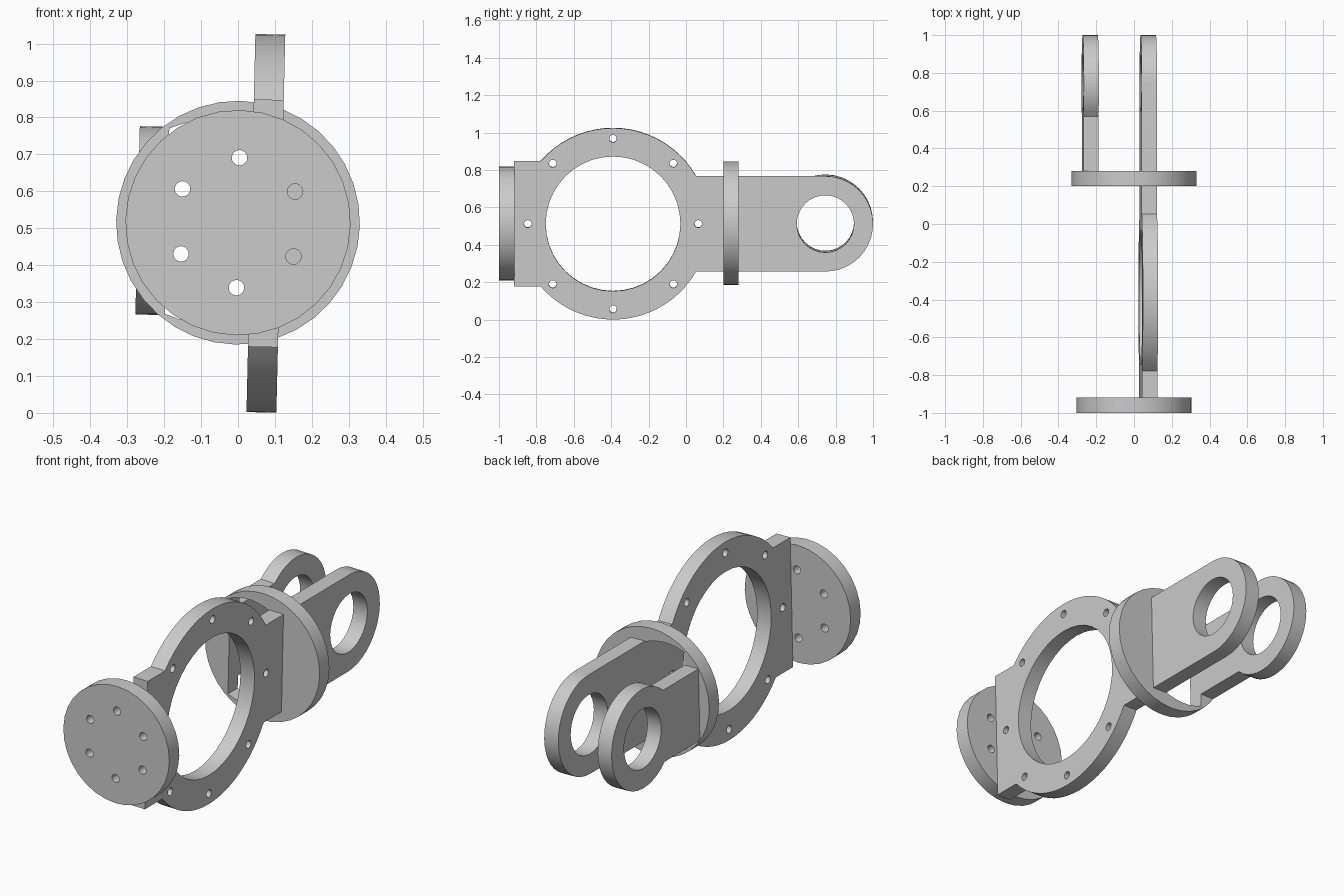
import bpy
import math
from math import pi, asin, sin, cos
from mathutils import Matrix, Vector

cube = bpy.data.objects.get("Cube")
if cube:
    bpy.data.objects.remove(cube, do_unlink=True)

# One grey metal for every part
metal = bpy.data.materials.new("grey_metal")
metal.use_nodes = True
grey = (0.6, 0.6, 0.6, 1)
metal.diffuse_color = grey
metal.node_tree.nodes["Principled BSDF"].inputs["Base Color"].default_value = grey

# Shared frame: the whole link is rolled slightly about its long axis
AXIS_Z = 0.515
ROLL = math.radians(1.35)
FRAME = Matrix.Translation((0, 0, AXIS_Z)) @ Matrix.Rotation(ROLL, 4, 'Y')
# Profile planes: disks lie across y, plates lie across x
ACROSS_Y = Matrix(((1, 0, 0, 0), (0, 0, -1, 0), (0, 1, 0, 0), (0, 0, 0, 1)))
ACROSS_X = Matrix(((0, 0, 1, 0), (1, 0, 0, 0), (0, 1, 0, 0), (0, 0, 0, 1)))


def arc(cx, r, a0, a1, n):
    """Points on an arc centred on the long axis."""
    steps = [a0 + (a1 - a0) * i / n for i in range(n + 1)]
    return [(cx + r * cos(a), r * sin(a)) for a in steps]


def circle(cx, cy, r, n=32):
    return [(cx + r * cos(2 * pi * i / n), cy + r * sin(2 * pi * i / n))
            for i in range(n)]


def hole_ring(cx, r, count, start, hole_r):
    return [circle(cx + x, y, hole_r, 16) for x, y in circle(0, 0, r, count)] if not start else \
        [circle(cx + r * cos(start + 2 * pi * i / count),
                r * sin(start + 2 * pi * i / count), hole_r, 16) for i in range(count)]


def mirrored(upper):
    """Close an upper half outline with its lower mirror image."""
    lower = [(x, -y) for x, y in reversed(upper) if y > 1e-4]
    return upper + lower


def extrude(name, loops, basis, lo, hi):
    """Fill an outline with holes and give it thickness from lo to hi."""
    curve = bpy.data.curves.new(name, 'CURVE')
    curve.dimensions = '2D'
    curve.fill_mode = 'BOTH'
    curve.extrude = (hi - lo) / 2
    for loop in loops:
        spline = curve.splines.new('POLY')
        spline.points.add(len(loop) - 1)
        for point, (x, y) in zip(spline.points, loop):
            point.co = (x, y, 0, 1)
        spline.use_cyclic_u = True
    obj = bpy.data.objects.new(name, curve)
    bpy.context.collection.objects.link(obj)
    bpy.ops.object.select_all(action='DESELECT')
    obj.select_set(True)
    bpy.context.view_layer.objects.active = obj
    bpy.ops.object.convert(target='MESH')
    obj = bpy.context.view_layer.objects.active
    mesh = obj.data

    # Weld caps to walls, then place the part
    bpy.ops.object.mode_set(mode='EDIT')
    bpy.ops.mesh.select_all(action='SELECT')
    bpy.ops.mesh.remove_doubles(threshold=0.0001)
    bpy.ops.mesh.normals_make_consistent(inside=False)
    bpy.ops.object.mode_set(mode='OBJECT')
    middle = Vector((lo + hi, 0, 0)) / 2 if basis is ACROSS_X else Vector((0, lo + hi, 0)) / 2
    mesh.transform(FRAME @ Matrix.Translation(middle) @ basis)
    mesh.materials.clear()
    mesh.materials.append(metal)
    bpy.ops.object.shade_smooth_by_angle(angle=math.radians(30))
    return obj


# Main plate: front block, large bolted ring, neck and rounded lug
RING_Y, RING_R = -0.39, 0.512
LUG_Y, LUG_R, BORE_R = 0.745, 0.255, 0.153
BLOCK_H = 0.335
outline = [(-0.92, BLOCK_H)]
outline += arc(RING_Y, RING_R, pi - asin(BLOCK_H / RING_R), asin(LUG_R / RING_R), 20)
outline += arc(LUG_Y, LUG_R, pi / 2, 0, 10)
bolts = hole_ring(RING_Y, 0.456, 8, 0, 0.02)
extrude("ring_plate",
        [mirrored(outline), circle(RING_Y, 0, 0.36, 40), circle(LUG_Y, 0, BORE_R)] + bolts,
        ACROSS_X, 0.035, 0.116)

# Second lug: a narrower arm with a full round eye
ARM_H = 0.185
outline = [(0.275, ARM_H)] + arc(LUG_Y, LUG_R, pi - asin(ARM_H / LUG_R), 0, 15)
extrude("side_lug", [mirrored(outline), circle(LUG_Y, 0, BORE_R)],
        ACROSS_X, -0.272, -0.192)

# Front mounting disk with six bolt holes
extrude("front_disk", [circle(0, 0, 0.305)] + hole_ring(0, 0.176, 6, pi / 6, 0.021),
        ACROSS_Y, -1.0, -0.918)

# Middle flange with a round-ended slot between the lugs
SLOT_X, SLOT_R = -0.08, 0.275
left, right = -0.192, 0.05
a_right = math.acos((right - SLOT_X) / SLOT_R)
a_left = math.acos((left - SLOT_X) / SLOT_R)
slot = mirrored(arc(SLOT_X, SLOT_R, a_left, a_right, 6))
extrude("middle_flange", [circle(0, 0, 0.33, 36), slot], ACROSS_Y, 0.2, 0.28)
